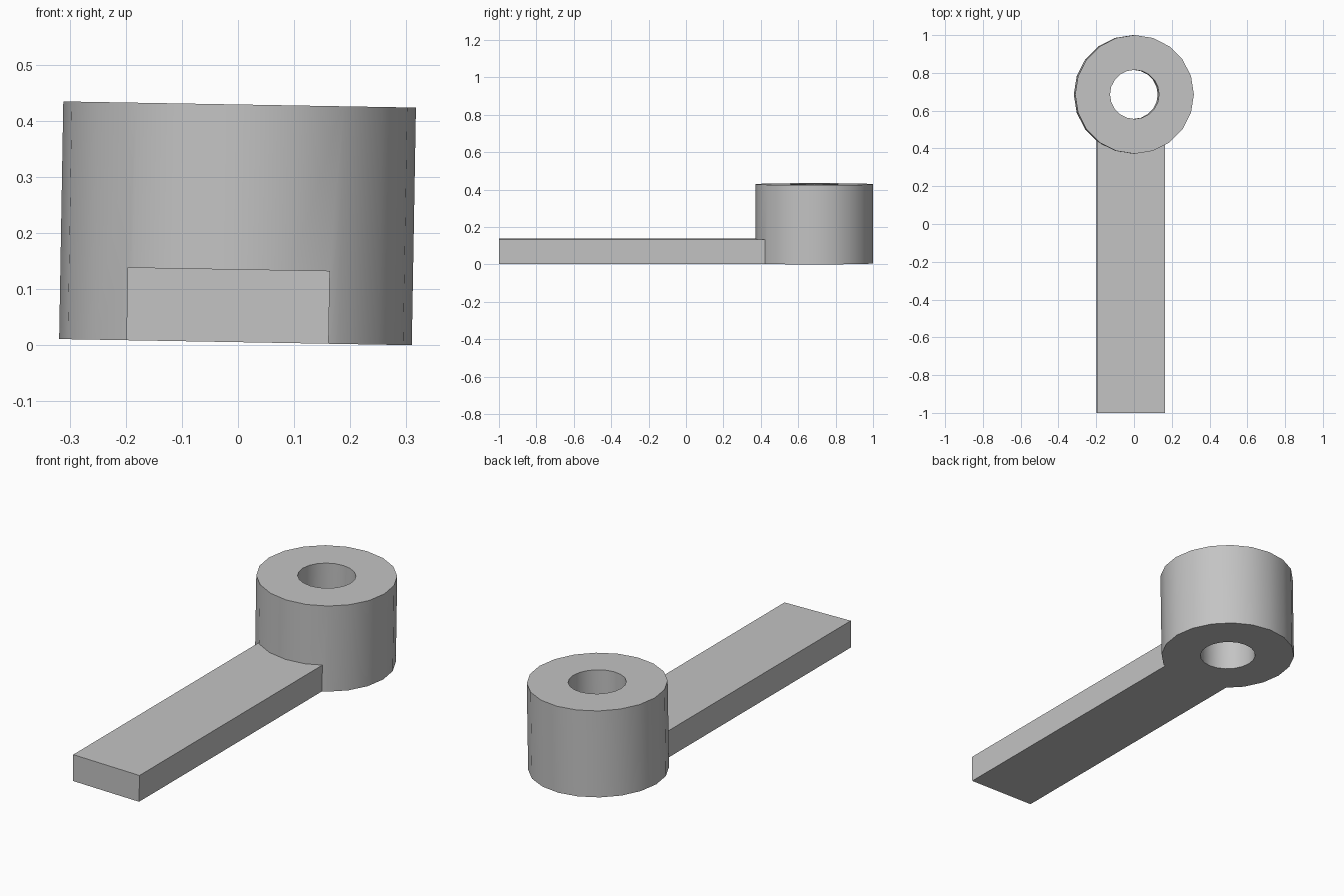
import bpy
import bmesh
from math import radians
from mathutils import Matrix

cube = bpy.data.objects.get("Cube")
if cube:
    bpy.data.objects.remove(cube, do_unlink=True)

RING_Y, RING_R, HOLE_R, RING_H = 0.686, 0.3143, 0.13, 0.4235
BAR_LEFT, BAR_RIGHT, BAR_H = -0.1945, 0.166, 0.13
SIDES = 20

grey = bpy.data.materials.new("plain grey")
grey.use_nodes = True
colour = (0.55, 0.55, 0.55, 1)
grey.diffuse_color = colour
grey.node_tree.nodes["Principled BSDF"].inputs["Base Color"].default_value = colour


def add_object(name, bm):
    mesh = bpy.data.meshes.new(name)
    bm.to_mesh(mesh)
    bm.free()
    mesh.materials.append(grey)
    obj = bpy.data.objects.new(name, mesh)
    bpy.context.collection.objects.link(obj)
    return obj


def cylinder(name, radius, bottom, top):
    bm = bmesh.new()
    place = Matrix.Translation((0, RING_Y, (bottom + top) / 2))
    bmesh.ops.create_cone(bm, cap_ends=True, segments=SIDES, radius1=radius,
                          radius2=radius, depth=top - bottom,
                          matrix=place @ Matrix.Rotation(radians(90), 4, "Z"))
    return add_object(name, bm)


def box(name, low, high):
    bm = bmesh.new()
    centre = [(a + b) / 2 for a, b in zip(low, high)]
    size = [b - a for a, b in zip(low, high)]
    bmesh.ops.create_cube(bm, size=1, matrix=Matrix.Translation(centre) @ Matrix.Diagonal((*size, 1)))
    return add_object(name, bm)


def combine(target, other, operation):
    mod = target.modifiers.new(operation.lower(), "BOOLEAN")
    mod.operation, mod.solver, mod.object = operation, "EXACT", other
    bpy.context.view_layer.objects.active = target
    bpy.ops.object.modifier_apply(modifier=mod.name)
    bpy.data.objects.remove(other, do_unlink=True)


# Tall collar joined to a flat arm, then bored through
lever = cylinder("collar_with_arm", RING_R, 0, RING_H)
combine(lever, box("arm", (BAR_LEFT, -1, 0), (BAR_RIGHT, 0.5, BAR_H)), "UNION")
combine(lever, cylinder("bore", HOLE_R, -0.1, RING_H + 0.1), "DIFFERENCE")

# Whole part leans one degree sideways
lever.data.transform(Matrix.Translation((-0.0045, 0, 0.0055)) @ Matrix.Rotation(radians(1), 4, "Y"))

bpy.ops.object.select_all(action="DESELECT")
lever.select_set(True)
bpy.context.view_layer.objects.active = lever
bpy.ops.object.shade_smooth_by_angle(angle=radians(30))
